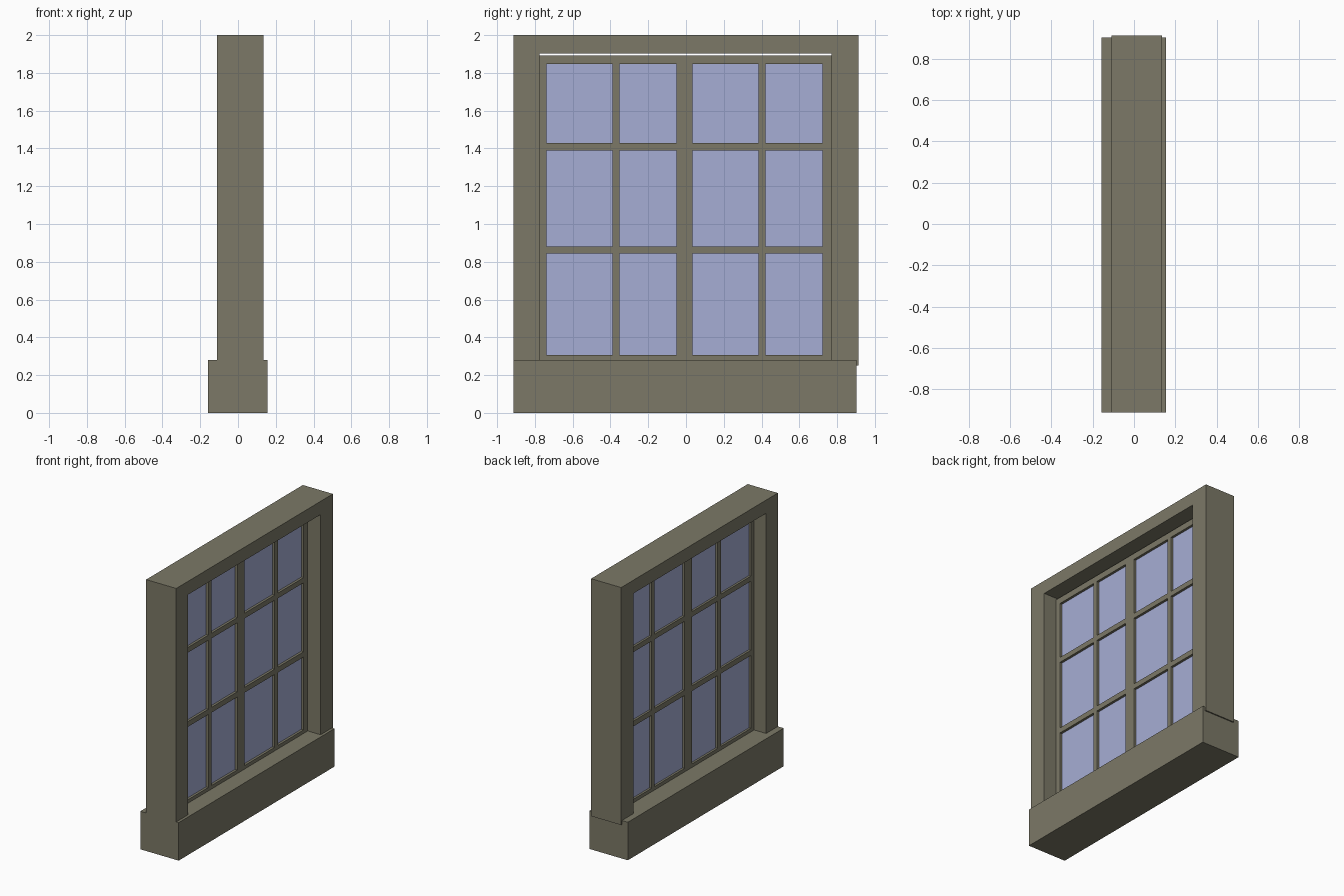
import bpy, bmesh, math
from mathutils import Vector

if "Cube" in bpy.data.objects:
    bpy.data.objects.remove(bpy.data.objects["Cube"])


def material(name, color):
    m = bpy.data.materials.new(name)
    m.diffuse_color = (*color, 1)
    m.use_nodes = True
    m.node_tree.nodes["Principled BSDF"].inputs["Base Color"].default_value = m.diffuse_color
    return m


WOOD = material("painted_wood", (0.20, 0.19, 0.135))
GLASS = material("blue_glass", (0.38, 0.42, 0.66))


def panel(name, x0, x1, ys, zs, is_hole=lambda i, j: False, mat=WOOD):
    """Flat slab from x0 to x1 on a y/z grid, with chosen cells left open."""
    bm = bmesh.new()
    v = [[bm.verts.new((x0, y, z)) for z in zs] for y in ys]
    for i in range(len(ys) - 1):
        for j in range(len(zs) - 1):
            if not is_hole(i, j):
                bm.faces.new((v[i][j], v[i + 1][j], v[i + 1][j + 1], v[i][j + 1]))
    ext = bmesh.ops.extrude_face_region(bm, geom=bm.faces[:], use_keep_orig=True)
    moved = [g for g in ext["geom"] if isinstance(g, bmesh.types.BMVert)]
    bmesh.ops.translate(bm, verts=moved, vec=Vector((x1 - x0, 0, 0)))
    bmesh.ops.recalc_face_normals(bm, faces=bm.faces[:])
    bmesh.ops.triangulate(bm, faces=bm.faces[:])
    bmesh.ops.dissolve_limit(bm, angle_limit=math.radians(1),
                             verts=bm.verts[:], edges=bm.edges[:])
    mesh = bpy.data.meshes.new(name)
    bm.to_mesh(mesh)
    bm.free()
    mesh.materials.append(mat)
    ob = bpy.data.objects.new(name, mesh)
    bpy.context.collection.objects.link(ob)
    return ob


# Sill block
panel("sill", -0.158, 0.155, (-0.912, 0.903), (0, 0.28))

# Outer frame: two jambs and a head, open at the bottom
panel("outer_frame", -0.11, 0.135, (-0.912, -0.776, 0.769, 0.912),
      (0.25, 1.902, 2.0), lambda i, j: i == 1 and j == 0)

# Two identical casements, each with six openings and one glass sheet
LEAF = 0.7725
leaf_y = (0, 0.038, 0.387, 0.424, 0.725, LEAF)
leaf_z = (0.26, 0.306, 0.843, 0.882, 1.390, 1.428, 1.846, 1.892)
for side, start in (("left", -0.776), ("right", -0.776 + LEAF)):
    ys = [start + y for y in leaf_y]
    panel(side + "_casement", -0.012, 0.030, ys, leaf_z,
          lambda i, j: i % 2 == 1 and j % 2 == 1)
    panel(side + "_glass", 0.004, 0.012, (ys[1] - 0.01, ys[4] + 0.01),
          (leaf_z[1] - 0.01, leaf_z[6] + 0.01), mat=GLASS)
